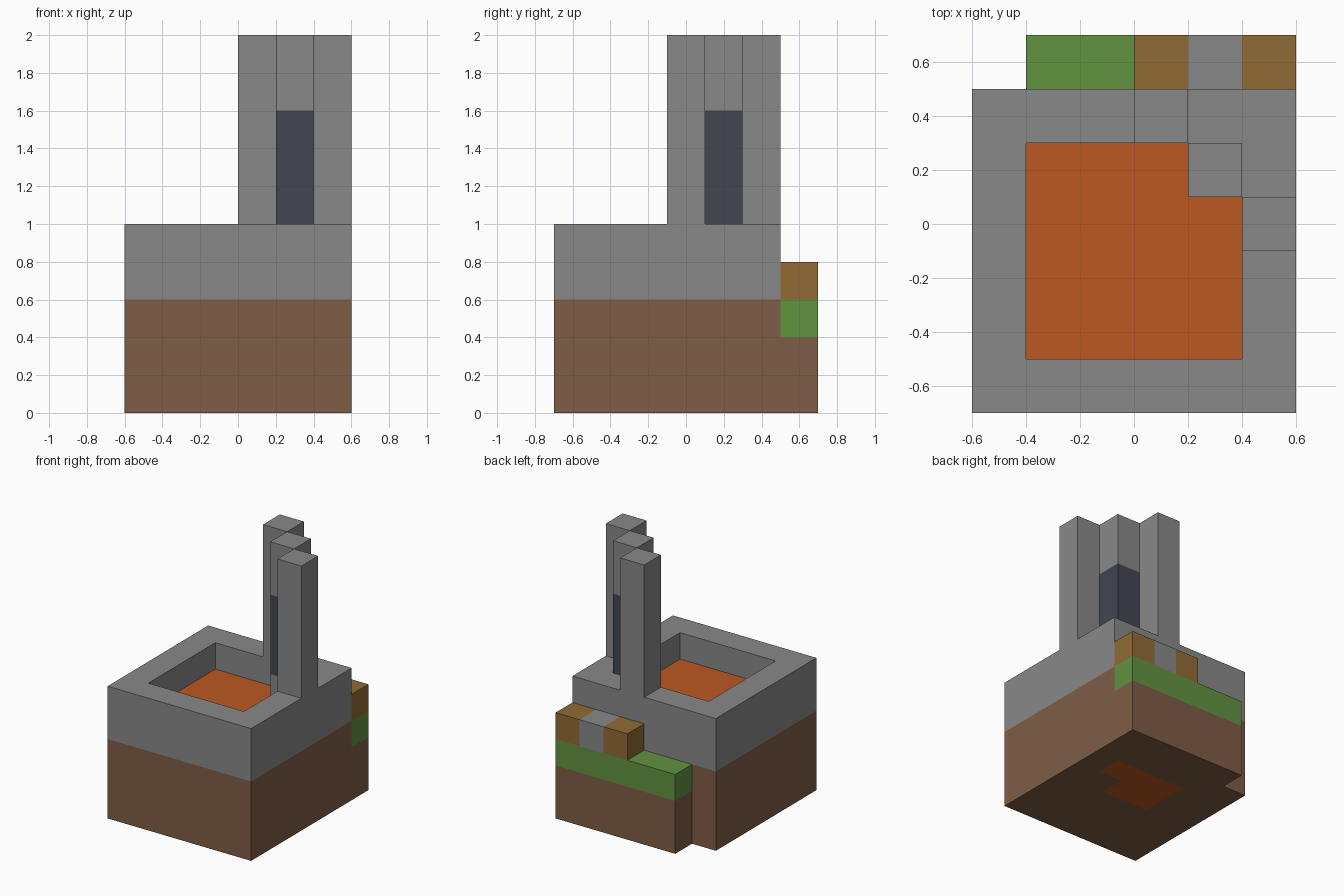
import bpy
import bmesh

cube = bpy.data.objects.get("Cube")
if cube:
    bpy.data.objects.remove(cube, do_unlink=True)


def material(name, rgb):
    """Flat colour given as 0-255 display values, stored as linear."""
    linear = [((c / 255 + 0.055) / 1.055) ** 2.4 for c in rgb]
    mat = bpy.data.materials.new(name)
    mat.use_nodes = True
    mat.diffuse_color = (*linear, 1)
    bsdf = next(n for n in mat.node_tree.nodes if n.type == 'BSDF_PRINCIPLED')
    bsdf.inputs["Base Color"].default_value = (*linear, 1)
    bsdf.inputs["Roughness"].default_value = 0.9
    return mat


stone = material("stone grey", (137, 137, 137))
earth = material("earth brown", (126, 93, 70))
grass = material("grass green", (98, 147, 65))
wood = material("wood tan", (145, 107, 53))
ember = material("ember orange", (188, 89, 33))
soot = material("soot blue grey", (66, 70, 80))


def rect(x0, x1, y0, y1):
    return [(x0, y0), (x1, y0), (x1, y1), (x0, y1)]


def prism(name, outline, z0, z1, mat, hole=None):
    """Extrude a flat outline, with an optional hole, from z0 up to z1."""
    bm = bmesh.new()
    edges = []
    for loop in filter(None, (outline, hole)):
        verts = [bm.verts.new((x, y, z0)) for x, y in loop]
        edges += [bm.edges.new((a, b)) for a, b in zip(verts, verts[1:] + verts[:1])]
    if hole:
        bmesh.ops.triangle_fill(bm, edges=edges, use_beauty=True, normal=(0, 0, 1))
    else:
        bm.faces.new(verts)
    top = bmesh.ops.extrude_face_region(bm, geom=bm.faces[:])["geom"]
    bmesh.ops.translate(bm, vec=(0, 0, z1 - z0),
                        verts=[g for g in top if isinstance(g, bmesh.types.BMVert)])
    bmesh.ops.recalc_face_normals(bm, faces=bm.faces[:])
    mesh = bpy.data.meshes.new(name)
    bm.to_mesh(mesh)
    bm.free()
    mesh.materials.append(mat)
    obj = bpy.data.objects.new(name, mesh)
    bpy.context.collection.objects.link(obj)
    return obj


main = rect(-0.6, 0.6, -0.7, 0.5)
ledge = rect(-0.4, 0.6, 0.5, 0.7)
pit = [(-0.4, -0.5), (0.4, -0.5), (0.4, 0.1), (0.2, 0.1), (0.2, 0.3), (-0.4, 0.3)]
core = [(-0.2, -0.1), (0.2, -0.1), (0.2, 0.1), (0.4, 0.1), (0.4, 0.3), (-0.2, 0.3)]

# Earth foundation with the ember core showing through its underside
prism("foundation", main, 0, 0.6, earth, core)
prism("ember_core", core, 0, 0.6, ember)

# Stone basin and the glowing pool inside it
prism("stone_basin", main, 0.6, 1, stone, pit)
prism("ember_pool", pit, 0.6, 0.8, ember)

# Back ledge: earth, turf and a row of blocks
prism("ledge_earth", ledge, 0, 0.4, earth)
prism("ledge_turf", ledge, 0.4, 0.6, grass)
for i, (name, mat) in enumerate((("wood_block_right", wood), ("stone_block", stone),
                                 ("wood_block_left", wood))):
    prism(name, rect(0.2 * i, 0.2 * i + 0.2, 0.5, 0.7), 0.6, 0.8, mat)

# Diagonal row of pillars; the middle one has a dark shaft
for i, name in enumerate(("back_pillar", "middle_pillar", "side_pillar")):
    x, y = 0.2 * i, 0.3 - 0.2 * i
    square = rect(x, x + 0.2, y, y + 0.2)
    if name == "middle_pillar":
        prism("dark_shaft", square, 1, 1.6, soot)
        prism(name, square, 1.6, 2, stone)
    else:
        prism(name, square, 1, 2, stone)
